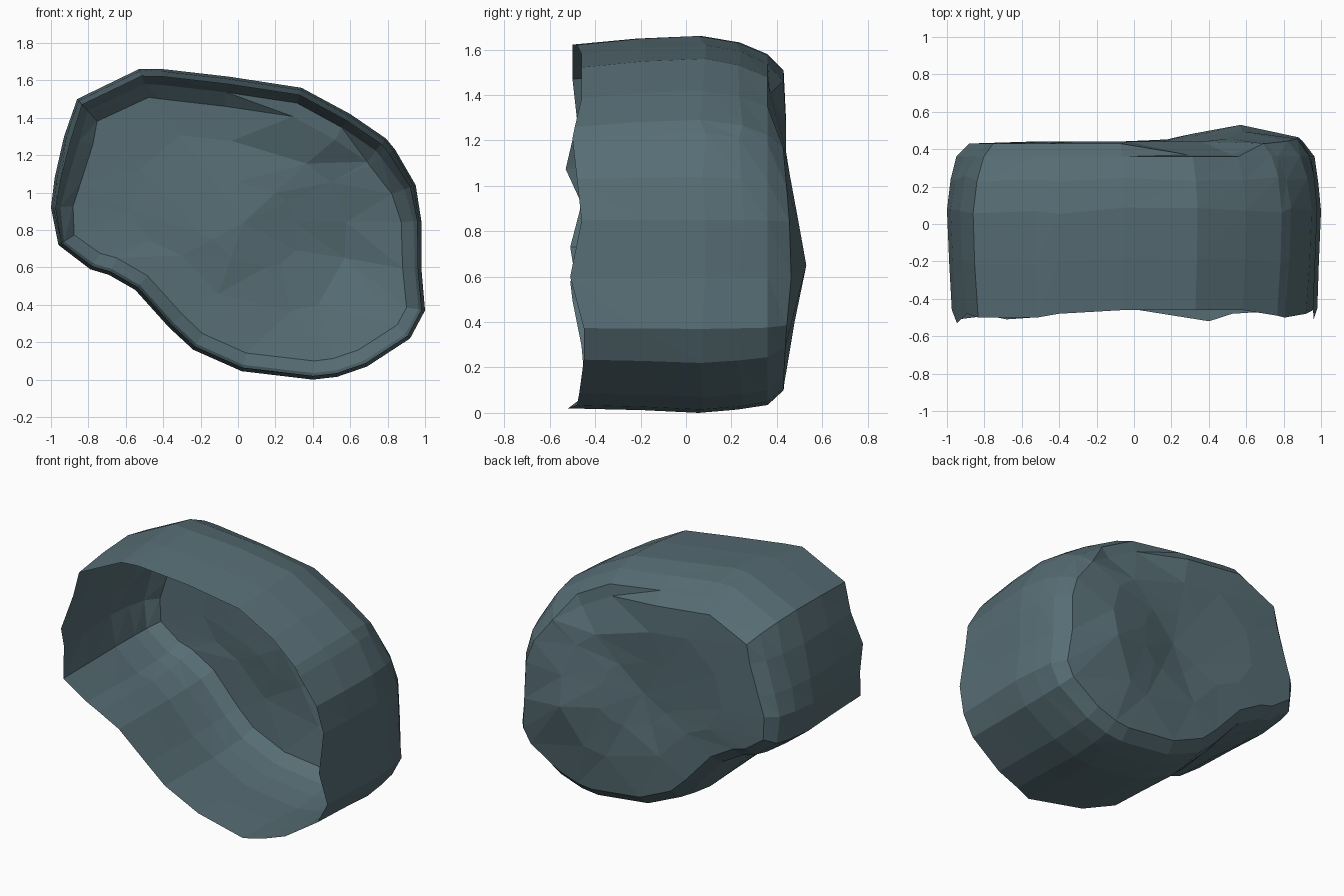
import bpy, bmesh, math, random

if "Cube" in bpy.data.objects:
    bpy.data.objects.remove(bpy.data.objects["Cube"])
random.seed(4)

# Bean-shaped outline seen from the front: x, z, y of the ragged open rim
OUTLINE = [
    (-1.00, .92, -.46), (-.98, 1.08, -.53), (-.93, 1.30, -.48), (-.86, 1.50, -.50),
    (-.53, 1.66, -.50), (-.40, 1.66, -.48), (-.05, 1.62, -.46), (.34, 1.56, -.46),
    (.60, 1.42, -.46), (.79, 1.29, -.49), (.84, 1.23, -.50), (.95, 1.04, -.48),
    (.98, .85, -.46), (.98, .60, -.51), (1.00, .37, -.45), (.92, .22, -.45),
    (.69, .07, -.47), (.53, .015, -.48), (.40, .00, -.52), (.02, .045, -.46),
    (-.24, .16, -.45), (-.37, .28, -.46), (-.55, .48, -.50), (-.69, .56, -.51),
    (-.79, .59, -.49), (-.96, .72, -.51)]
N = len(OUTLINE)
CENTRE = (.03, .84)


def inset(i, d):
    """Outline point i moved inwards by d."""
    (xa, za, _), (xb, zb, _) = OUTLINE[i - 1], OUTLINE[(i + 1) % N]
    tx, tz = xb - xa, zb - za
    k = d / math.hypot(tx, tz)
    return OUTLINE[i][0] + tz * k, OUTLINE[i][1] - tx * k


def back_y(x, z):
    """Depth of the back wall: a blunt peak low on the right, a shallow dip in the middle."""
    peak = max(0, .09 - .18 * math.hypot(x - .57, z - .65))
    dip = max(0, .04 - .10 * math.hypot(x + .05, z - .85))
    return .44 + peak - dip


bm = bmesh.new()
rings = []
# Side wall from the open rim to the rounded back edge, rounder towards the top
for k, (y, low, high) in enumerate([(None, .02, .04), (-.2, .012, .012), (.07, 0, 0),
                                    (.24, .015, .03), (.36, .035, .085), (.43, .10, .16)]):
    ring = []
    for i in range(N):
        t = min(1, max(0, (OUTLINE[i][1] - .8) / .4))
        x, z = inset(i, low + (high - low) * t)
        yy = OUTLINE[i][2] if y is None else y
        if 0 < k < 4:
            yy += random.uniform(-.02, .02)
        if k == 5:
            yy = back_y(x, z) - .01
            if 0 < x < .55 and z > 1.2:          # dented ledge at upper right
                yy -= .06
        ring.append(bm.verts.new((x, yy, max(z, 0))))
    rings.append(ring)

for a, b in zip(rings, rings[1:]):
    for i in range(N):
        j = (i + 1) % N
        bm.faces.new((a[i], a[j], b[j]))
        bm.faces.new((a[i], b[j], b[i]))

# Back wall: two coarser rings and a hub, each ring sharing pairs of edge points
outer = rings[-1]
for s in (.66, .33):
    inner = []
    for i in range(0, N, 2):
        x, z = inset(i, .12)
        x, z = CENTRE[0] + (x - CENTRE[0]) * s, CENTRE[1] + (z - CENTRE[1]) * s
        if s > .5 and math.hypot(x - .57, z - .65) < .12:
            x, z = .57, .65
        inner.append(bm.verts.new((x, back_y(x, z), z)))
    M = len(inner)
    step = len(outer) // M
    for i in range(M):
        j = (i + 1) % M
        edge = [outer[(i * step + n) % len(outer)] for n in range(step + 1)]
        bm.faces.new((edge[0], edge[1], inner[i]))
        if step == 2:
            bm.faces.new((edge[1], inner[j], inner[i]))
            bm.faces.new((edge[1], edge[2], inner[j]))
        else:
            bm.faces.new((edge[1], inner[j], inner[i]))
    outer = inner
hub = bm.verts.new((CENTRE[0], back_y(*CENTRE), CENTRE[1]))
for i in range(len(outer)):
    bm.faces.new((outer[i], outer[(i + 1) % len(outer)], hub))

mesh = bpy.data.meshes.new("hollow_shell")
bm.to_mesh(mesh)
bm.free()
shell = bpy.data.objects.new("hollow_shell", mesh)
bpy.context.collection.objects.link(shell)

mat = bpy.data.materials.new("slate teal")
mat.diffuse_color = (.095, .155, .178, 1)
mat.use_nodes = True
mat.node_tree.nodes["Principled BSDF"].inputs["Base Color"].default_value = mat.diffuse_color
mesh.materials.append(mat)
